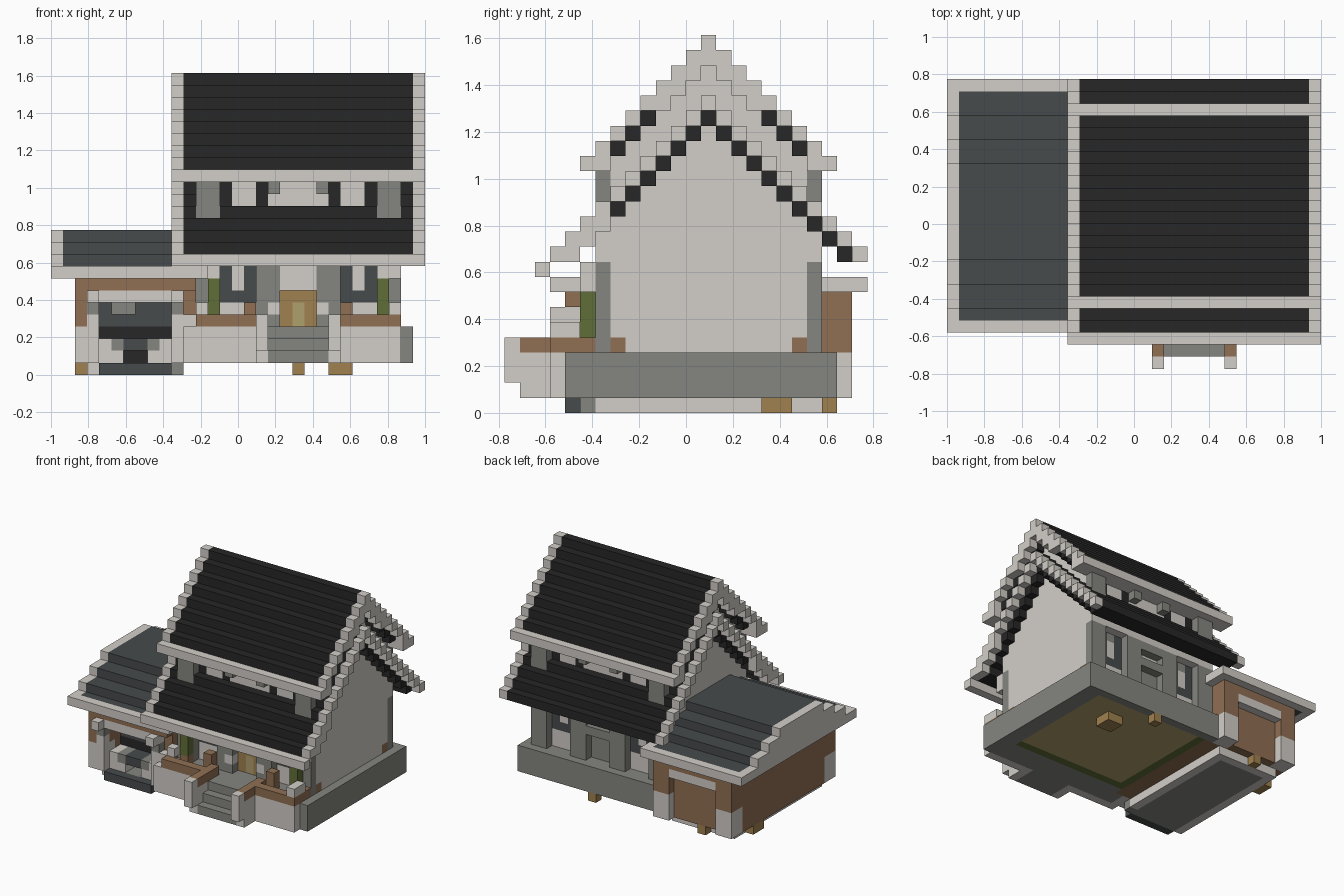
import bpy
import bmesh
from mathutils import Vector

default = bpy.data.objects.get("Cube")
if default:
    bpy.data.objects.remove(default, do_unlink=True)

# The house is made of equal blocks on a grid, 31 wide, 24 deep, 25 high
UNIT = 2 / 31
ORIGIN = Vector((-1, -12 * UNIT, 0))

COLOURS = {
    "pale stone": (0.65, 0.615, 0.575),
    "black tile": (0.02, 0.02, 0.02),
    "slate": (0.061, 0.069, 0.072),
    "grey stone": (0.235, 0.24, 0.215),
    "brown wood": (0.28, 0.16, 0.088),
    "leaf green": (0.12, 0.155, 0.04),
    "oak": (0.35, 0.22, 0.08),
    "straw": (0.43, 0.35, 0.155),
}
names = list(COLOURS)
materials = []
for name, rgb in COLOURS.items():
    mat = bpy.data.materials.new(name)
    mat.use_nodes = True
    mat.diffuse_color = (*rgb, 1)
    shader = mat.node_tree.nodes["Principled BSDF"]
    shader.inputs["Base Color"].default_value = (*rgb, 1)
    shader.inputs["Roughness"].default_value = 0.9
    materials.append(mat)

cells = {}


def span(value):
    """A single index or an inclusive pair of indices."""
    first, last = value if isinstance(value, tuple) else (value, value)
    return range(first, last + 1)


def fill(part, colour, x, y, z):
    """Fill a box of blocks; later parts replace earlier ones."""
    for i in span(x):
        for j in span(y):
            for k in span(z):
                cells[i, j, k] = (part, names.index(colour))


def carve(x, y, z):
    for i in span(x):
        for j in span(y):
            for k in span(z):
                cells.pop((i, j, k), None)


HOUSE = (12, 28)
ROOF = (11, 29)
RIMS = (10, 30)
RIDGE = 13

# Garage: slab, brown walls, pale corners
fill("garage_slab", "pale stone", (3, 10), (5, 20), 0)
fill("garage_slab", "grey stone", (4, 10), 5, 0)
fill("garage_slab", "grey stone", (4, 9), (6, 19), 0)
fill("garage_slab", "slate", (4, 9), 4, 0)
fill("garage_walls", "brown wood", (2, 11), (4, 22), (1, 7))
for x in ((2, 3), (10, 11)):
    for y in ((4, 5), (21, 22)):
        fill("garage_corners", "pale stone", x, y, (1, 3))

# Garage opening with a stepped inside and awnings
carve((4, 9), (4, 6), (1, 5))
carve(11, 4, (5, 6))
fill("garage_corners", "pale stone", 11, 4, 4)
fill("garage_interior", "slate", (4, 9), 7, (4, 5))
fill("garage_interior", "black tile", (4, 9), 7, (1, 3))
fill("garage_lamp", "grey stone", (5, 6), 6, 5)
for outer, inner in ((4, 5), (9, 8)):
    fill("garage_ledge", "pale stone", outer, (5, 6), (1, 2))
    fill("garage_ledge", "pale stone", inner, (5, 6), 1)
    fill("garage_ledge", "grey stone", inner, (5, 6), 2)
fill("garage_ledge", "slate", (6, 7), (5, 6), 2)
for x in (3, 10):
    fill("garage_jambs", "pale stone", x, 4, (1, 4))
    fill("garage_jambs", "grey stone", x, 4, 5)
    fill("garage_awning", "pale stone", x, 3, 6)
fill("garage_awning", "pale stone", (3, 10), 4, 6)

# Recessed back panel of the garage under its own awning
carve((4, 9), 22, (1, 5))
fill("garage_back_awning", "pale stone", (4, 9), 22, 6)

# Garage roof: pale eaves, slate steps, pale side rim
fill("garage_eaves", "pale stone", (0, 12), (3, 23), 8)
fill("garage_roof", "slate", (1, 11), (4, 22), 8)
for step in range(3):
    depth = (5 + 2 * step, 20 - 2 * step)
    fill("garage_roof", "slate", (1, 11), depth, 9 + step)
    fill("garage_roof_rim", "pale stone", 0, depth, 9 + step)

# Plinth, with the floor colours on its underside
fill("plinth", "grey stone", (12, 29), (4, 21), (1, 3))
fill("floor", "leaf green", (13, 27), (7, 20), 1)
fill("floor", "straw", (14, 27), (8, 20), 1)
fill("floor", "brown wood", (11, 12), (6, 20), 1)
for x, y in ((20, 21), ((23, 24), (17, 18)), (6, 21), (2, (17, 18))):
    fill("floor_pegs", "oak", x, y, 0)

# Porch: low wall, wooden rail, stair cheeks and posts
fill("porch_wall", "pale stone", (11, 28), 3, (1, 3))
fill("porch_rail", "brown wood", (12, 28), 3, 4)
for x in (17, 23):
    fill("stair_cheeks", "pale stone", x, (1, 3), (1, 3))
    fill("stair_rails", "brown wood", x, (1, 4), 4)
    fill("stair_posts", "pale stone", x, 0, (2, 4))
carve((18, 22), (1, 3), (1, 4))
for step in (1, 2, 3):
    fill("stairs", "grey stone", (18, 22), (step, 3), step)
fill("porch_rail", "brown wood", 28, (3, 5), 4)

# Lower roof: two layers of black tile with pale stepped rims
for d in range(11):
    for y in {RIDGE - d, RIDGE + d}:
        top = 20 - d
        bottom = top - 1 if d < 10 else top
        fill("lower_roof", "black tile", ROOF, y, (bottom, top))
        for x in RIMS:
            fill("lower_roof_rims", "pale stone", x, y, top)
            if y < RIDGE - 6:
                fill("lower_roof_rims", "pale stone", x, y, bottom)
fill("lower_roof_eave", "pale stone", (10, 30), 2, 9)

# House body, filled up to the gable peak
for k in range(4, 23):
    half = min(6, 22 - k)
    fill("house_walls", "pale stone", HOUSE, (RIDGE - half, RIDGE + half), k)

# Upper roof
for d in range(8):
    for y in {RIDGE - d, RIDGE + d}:
        top = 24 - d
        fill("upper_roof", "black tile", ROOF, y, (top - 1, top))
        for x in RIMS:
            fill("upper_roof_rims", "pale stone", x, y, top)
            if d < 4 or d == 7:
                fill("upper_roof_rims", "pale stone", x, y, top - 1)
for y in ((5, 6), (20, 21)):
    fill("upper_roof_eaves", "pale stone", (10, 30), y, 16)

# Front and back: pillars, windows and clerestory, built the same way
for wall, pillar in ((7, 6), (19, 20)):
    fill("wall_plate", "pale stone", HOUSE, pillar, (10, 11))
    for x in ((12, 13), (17, 18), (22, 23), (27, 28)):
        fill("pillars", "grey stone", x, pillar, (4, 9))
    for middle in (15, 25):
        fill("shutters", "slate", (middle - 1, middle + 1), wall, (6, 9))
        fill("window_panes", "pale stone", middle, wall, (7, 8))
        fill("window_heads", "grey stone", middle, wall, 9)
    for x in ((12, 13), (27, 28)):
        fill("clerestory_pillars", "grey stone", x, pillar, (13, 15))
    for x in (14, 17, 23, 26):
        fill("clerestory_windows", "black tile", x, wall, (14, 15))
    for x in (18, 22):
        fill("clerestory_brackets", "grey stone", x, pillar, 15)
    fill("wall_skirting", "brown wood", 28, wall, 4)

# Doors
fill("front_lintel", "pale stone", (19, 21), 6, (7, 9))
fill("front_door", "oak", (19, 21), 7, (4, 6))
fill("front_door_panel", "straw", 20, 7, (4, 5))
fill("back_door_frame", "grey stone", (17, 23), 20, (4, 9))
carve((19, 21), 20, (4, 6))
carve((19, 21), 20, 8)
fill("back_door", "grey stone", (19, 21), 19, (4, 6))

# Porch plants, seats, lamps and end blocks
for x in (13, 27):
    fill("plants", "leaf green", x, 5, (5, 7))
    fill("plant_stands", "brown wood", x, 5, 4)
fill("porch_beam", "pale stone", HOUSE, 5, 9)
for x in ((12, 13), (27, 28)):
    fill("porch_beam", "pale stone", x, 5, 8)
for x in (16, 24):
    fill("porch_seats", "brown wood", x, 5, (4, 5))
for x in (18, 22):
    fill("porch_lamps", "pale stone", x, 6, 5)
fill("porch_end_blocks", "pale stone", 12, 4, 5)
fill("porch_end_blocks", "pale stone", 28, (3, 4), 5)

# Turn each part into a mesh that keeps only the exposed block faces
AXES = [Vector(a) for a in ((1, 0, 0), (0, 1, 0), (0, 0, 1))]
parts = {}
for cell, (part, colour) in cells.items():
    parts.setdefault(part, []).append((cell, colour))

for part, blocks in parts.items():
    bm = bmesh.new()
    for cell, colour in blocks:
        centre = Vector(cell) + Vector((0.5, 0.5, 0.5))
        for a, axis in enumerate(AXES):
            for side in (-1, 1):
                normal = axis * side
                if tuple(int(c) for c in Vector(cell) + normal) in cells:
                    continue
                u = AXES[(a + 1) % 3] / 2
                v = AXES[(a + 2) % 3] / 2 * side
                middle = centre + normal / 2
                corners = (middle - u - v, middle + u - v, middle + u + v, middle - u + v)
                face = bm.faces.new([bm.verts.new(ORIGIN + c * UNIT) for c in corners])
                face.material_index = colour
    if bm.faces:
        bmesh.ops.remove_doubles(bm, verts=bm.verts[:], dist=UNIT / 100)
        mesh = bpy.data.meshes.new(part)
        bm.to_mesh(mesh)
        for mat in materials:
            mesh.materials.append(mat)
        bpy.context.collection.objects.link(bpy.data.objects.new(part, mesh))
    bm.free()
